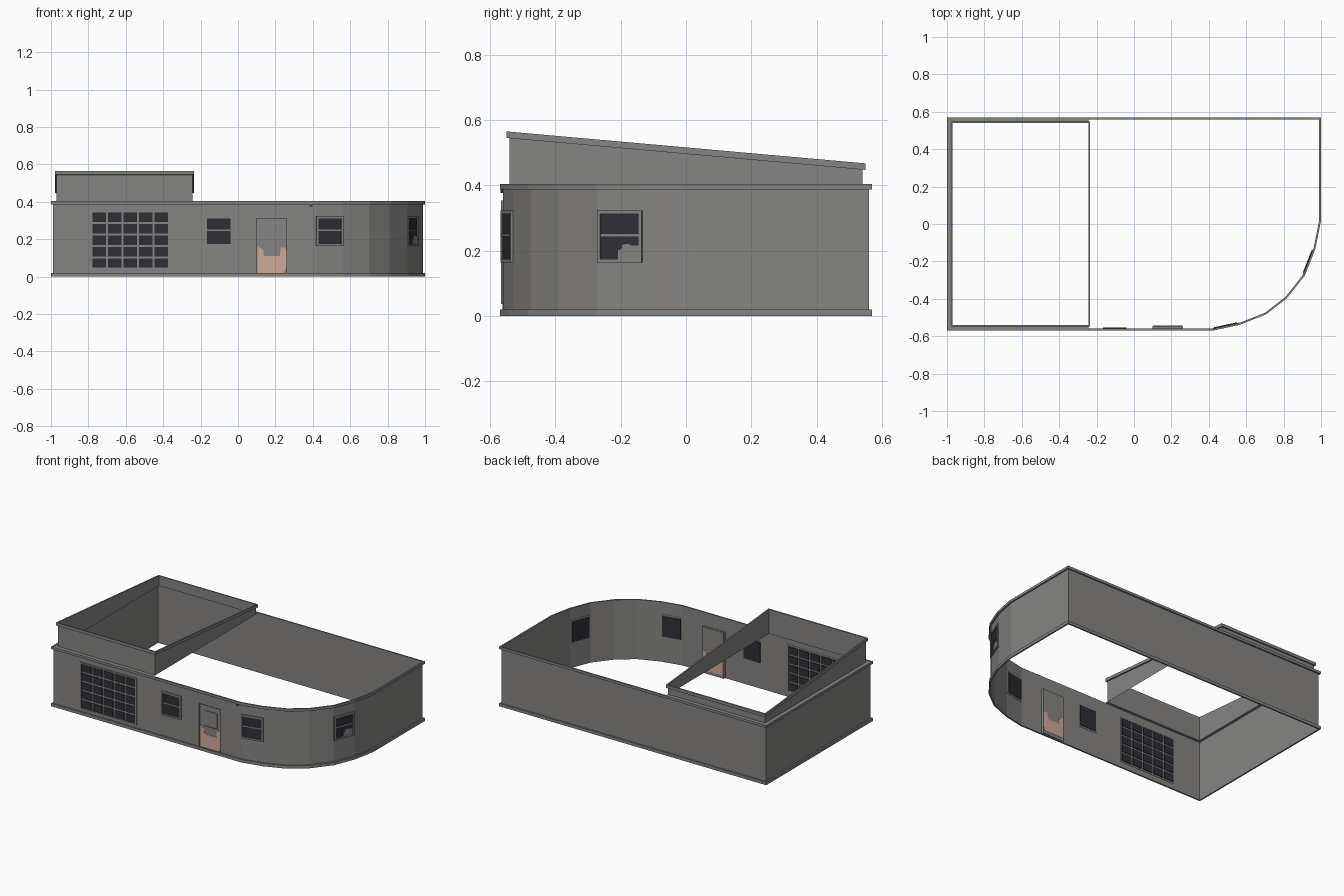
import bpy, bmesh, math
from mathutils import Vector

if "Cube" in bpy.data.objects:
    bpy.data.objects.remove(bpy.data.objects["Cube"])


def mat(name, rgb):
    m = bpy.data.materials.new(name)
    m.diffuse_color = (*rgb, 1)
    m.use_nodes = True
    m.node_tree.nodes["Principled BSDF"].inputs["Base Color"].default_value = m.diffuse_color
    return m


GREY = mat("stucco grey", (0.235, 0.232, 0.226))
GLASS = mat("dark glass", (0.026, 0.026, 0.036))
PINK = mat("dusty pink", (0.62, 0.40, 0.32))


class Part:
    """Collects faces for one named object."""

    def __init__(self, name, material):
        self.name, self.material, self.bm = name, material, bmesh.new()

    def face(self, *pts):
        self.bm.faces.new([self.bm.verts.new(p) for p in pts])

    def prism(self, seg, pts, d0, d1):
        """Extrude a (u, z) polygon on a wall segment from depth d0 to d1 (positive = outward)."""
        p, q = Vector(seg[0]), Vector(seg[1])
        u = (q - p).normalized()
        n = Vector((u.y, -u.x))

        def at(a, z, d):
            w = p + u * a + n * d
            return (w.x, w.y, z)
        rings = [[self.bm.verts.new(at(a, z, d)) for a, z in pts] for d in (d0, d1)]
        new = [self.bm.faces.new(rings[0]), self.bm.faces.new(rings[1])]
        for i in range(len(pts)):
            j = (i + 1) % len(pts)
            new.append(self.bm.faces.new((rings[0][i], rings[0][j], rings[1][j], rings[1][i])))
        bmesh.ops.recalc_face_normals(self.bm, faces=new)

    def rect(self, seg, u0, u1, z0, z1, d0, d1):
        self.prism(seg, [(u0, z0), (u1, z0), (u1, z1), (u0, z1)], d0, d1)

    def band(self, outline, zlow, zhigh, inner, outer):
        """Closed moulding around an outline; heights are functions of y."""
        a, b = offset(outline, inner), offset(outline, outer)
        for i in range(len(a)):
            j = (i + 1) % len(a)
            prof = [[(*r[k], f(r[k].y)) for r, f in
                     ((a, zlow), (b, zlow), (b, zhigh), (a, zhigh))] for k in (i, j)]
            for s in range(4):
                t = (s + 1) % 4
                self.face(prof[0][s], prof[1][s], prof[1][t], prof[0][t])

    def done(self):
        bmesh.ops.remove_doubles(self.bm, verts=self.bm.verts, dist=1e-5)
        if self.name not in ("outer_walls", "upper_walls", "roof_ledge"):
            bmesh.ops.recalc_face_normals(self.bm, faces=self.bm.faces)
        me = bpy.data.meshes.new(self.name)
        self.bm.to_mesh(me)
        self.bm.free()
        me.materials.append(self.material)
        bpy.context.collection.objects.link(bpy.data.objects.new(self.name, me))


def offset(outline, d):
    """Mitred outward offset of a counter-clockwise outline."""
    pts, out = [Vector(p) for p in outline], []
    for i, p in enumerate(pts):
        e0 = (p - pts[i - 1]).normalized()
        e1 = (pts[(i + 1) % len(pts)] - p).normalized()
        n0, n1 = Vector((e0.y, -e0.x)), Vector((e1.y, -e1.x))
        out.append(p + (n0 + n1) * (d / (1 + n0.dot(n1))))
    return out


# plan of the house with one faceted round corner
curve = [(0.42, -0.56), (0.56, -0.53), (0.70, -0.475), (0.81, -0.39),
         (0.905, -0.27), (0.96, -0.13), (0.99, 0.02)]
plan = [(-0.99, -0.56)] + curve + [(0.99, 0.56), (-0.99, 0.56)]
front = ((0, -0.56), (1, -0.56))  # u equals x on this segment
DX0, DX1, DZ = 0.10, 0.26, 0.31   # doorway

# outer walls, with a doorway left open in the front
w = Part("outer_walls", GREY)


def wall(p, q, z0, z1):
    w.face((*p, z0), (*q, z0), (*q, z1), (*p, z1))


wall(plan[0], (DX0, -0.56), 0, 0.40)
wall((DX0, -0.56), (DX1, -0.56), DZ, 0.40)
wall((DX1, -0.56), plan[1], 0, 0.40)
for i in range(1, len(plan)):
    wall(plan[i], plan[(i + 1) % len(plan)], 0, 0.40)
w.done()

# base and cornice mouldings
for name, z0, z1 in (("base_trim", 0.0, 0.02), ("cornice", 0.387, 0.404)):
    t = Part(name, GREY)
    t.band(plan, lambda y: z0, lambda y: z1, 0.0, 0.01)
    t.done()

# raised upper walls with sloping top
UX0, UX1, UY = -0.97, -0.243, 0.54
upper = [(UX0, -UY), (UX1, -UY), (UX1, UY), (UX0, UY)]


def slope(y):
    return 0.516 - 0.089 * y


u = Part("upper_walls", GREY)
for i in range(4):
    p, q = upper[i], upper[(i + 1) % 4]
    u.face((*p, 0.40), (*q, 0.40), (*q, slope(q[1])), (*p, slope(p[1])))
u.done()
c = Part("upper_cornice", GREY)
c.band(upper, lambda y: slope(y) - 0.02, slope, 0.0, 0.009)
c.done()

# flat ledge between lower and upper walls
l = Part("roof_ledge", GREY)
for x0, x1, y0, y1 in ((-0.99, UX1, -0.56, -UY), (-0.99, UX1, UY, 0.56), (-0.99, UX0, -UY, UY)):
    l.face((x0, y0, 0.402), (x1, y0, 0.402), (x1, y1, 0.402), (x0, y1, 0.402))
l.done()


def frame(part, seg, u0, u1, z0, z1, t, d0, d1):
    for a, b, lo, hi in ((u0, u1, z0, z0 + t), (u0, u1, z1 - t, z1),
                         (u0, u0 + t, z0 + t, z1 - t), (u1 - t, u1, z0 + t, z1 - t)):
        part.rect(seg, a, b, lo, hi, d0, d1)


# three two-pane windows
corner = (curve[4], curve[5])
for name, seg, u0 in (("left_window", front, -0.177), ("middle_window", (curve[0], curve[1]), -0.002),
                      ("corner_window", corner, 0.0)):
    u1 = u0 + 0.147
    f = Part(name + "_frame", GREY)
    frame(f, seg, u0, u1, 0.163, 0.323, 0.011, -0.002, 0.008)
    f.rect(seg, u0 + 0.011, u1 - 0.011, 0.243, 0.251, -0.002, 0.006)
    f.done()
    g = Part(name + "_glass", GLASS)
    g.rect(seg, u0 + 0.011, u1 - 0.011, 0.174, 0.312, -0.006, 0.003)
    g.done()

# pale patch seen in the corner window
p = Part("corner_window_patch", GREY)
p.prism(corner, [(0.068, 0.174), (0.136, 0.174), (0.136, 0.215), (0.115, 0.216),
                 (0.100, 0.221), (0.083, 0.218), (0.080, 0.205), (0.068, 0.200)], 0.002, 0.005)
p.done()

# large window of five by five panes
g = Part("grid_window_panes", GLASS)
for i in range(5):
    for j in range(5):
        x, z = -0.779 + i * 0.083, 0.048 + j * 0.061
        g.rect(front, x, x + 0.072, z, z + 0.050, -0.005, 0.003)
g.done()
f = Part("grid_window_frame", GREY)
frame(f, front, -0.79, -0.365, 0.036, 0.354, 0.009, -0.002, 0.006)
f.done()

# recessed door with raised upper panel and jambs
d = Part("door", GREY)
d.rect(front, DX0, DX1, 0.0, DZ, -0.014, -0.010)
d.rect(front, DX0 - 0.002, DX0, 0.0, DZ, -0.012, 0.002)
d.rect(front, DX1, DX1 + 0.002, 0.0, DZ, -0.012, 0.002)
d.rect(front, DX0, DX1, DZ, DZ + 0.002, -0.012, 0.002)
frame(d, front, 0.13, 0.23, 0.16, 0.27, 0.006, -0.010, -0.006)
d.done()

# painted lower part of the door
k = Part("door_lower_paint", PINK)
k.prism(front, [(DX0 + 0.003, 0.02), (0.245, 0.02), (DX1 - 0.002, 0.05), (DX1 - 0.002, 0.14),
                (0.25, 0.155), (0.228, 0.155), (0.224, 0.11), (0.138, 0.11), (0.134, 0.148),
                (0.118, 0.15), (0.112, 0.163), (DX0 + 0.003, 0.158)], -0.016, -0.008)
k.done()

# small fitting under the cornice
s = Part("wall_fitting", GLASS)
s.rect(front, 0.383, 0.399, 0.376, 0.387, 0.0, 0.008)
s.done()
